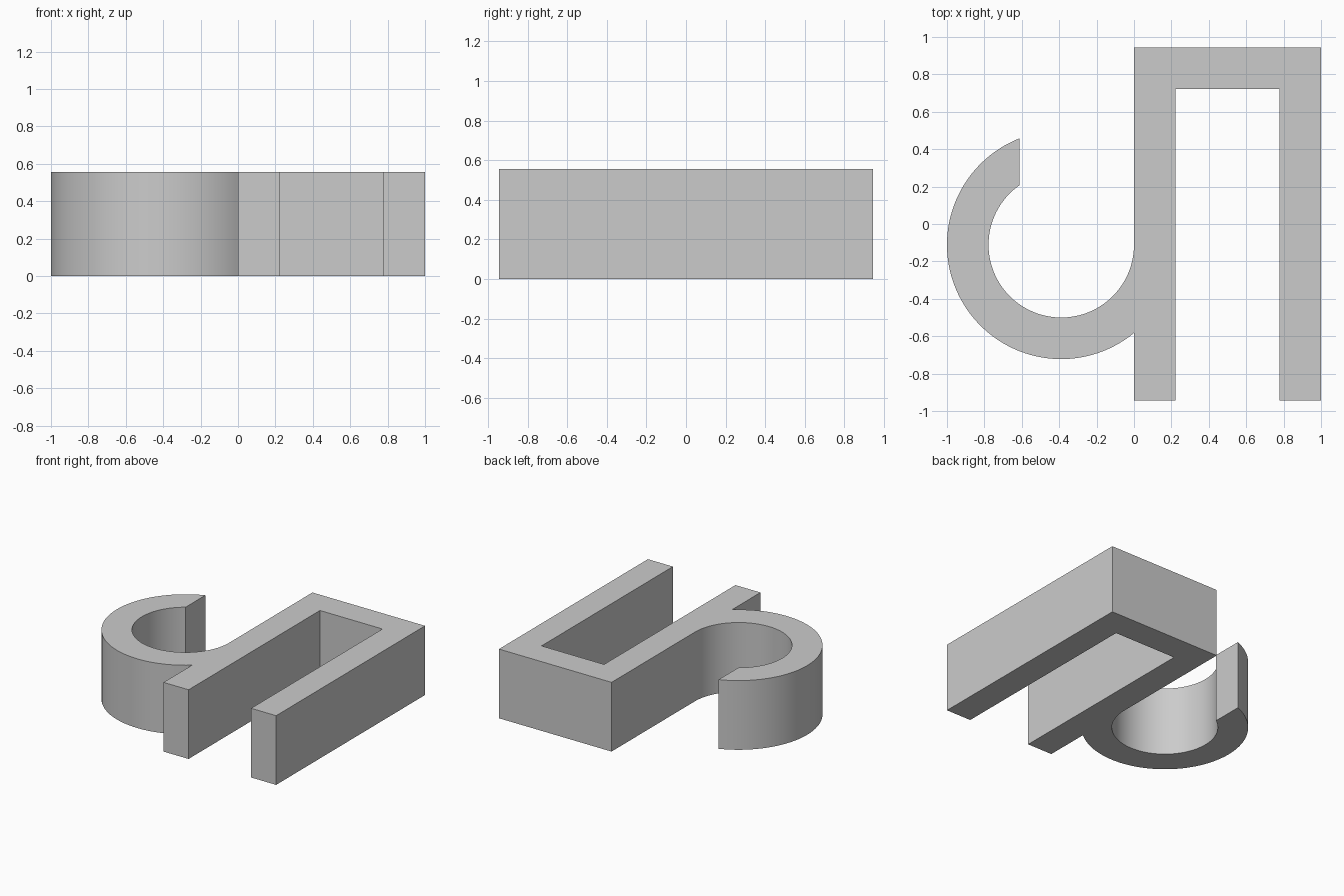
import bpy
import bmesh
import math

cube = bpy.data.objects.get("Cube")
if cube:
    bpy.data.objects.remove(cube, do_unlink=True)

# Main dimensions
wall = 2 / 9
height = 5 / 9
half_depth = 17 / 18
inner_radius = 7 / 18
outer_radius = inner_radius + wall
centre_x, centre_y = -inner_radius, -1 / 9
cut_x = -outer_radius


def arc(radius, start, end, steps=96):
    """Points along an arc of the hook, both ends included."""
    angles = [start + (end - start) * i / steps for i in range(steps + 1)]
    return [(centre_x + radius * math.cos(a), centre_y + radius * math.sin(a))
            for a in angles]


def angle_at(radius, x):
    """Angle in the upper half where the arc crosses the given x."""
    return math.acos((x - centre_x) / radius)


# Square arch, then the hook's inner arc out and its outer arc back
arch = [(0, -half_depth), (wall, -half_depth),
        (wall, half_depth - wall), (1 - wall, half_depth - wall),
        (1 - wall, -half_depth), (1, -half_depth),
        (1, half_depth), (0, half_depth)]
turn = 2 * math.pi
inner = arc(inner_radius, 0, angle_at(inner_radius, cut_x) - turn)
outer = arc(outer_radius, angle_at(outer_radius, cut_x) - turn,
            -angle_at(outer_radius, 0))
outline = arch + inner + outer

# Extrude the outline into a solid bracket
bm = bmesh.new()
base = bm.faces.new([bm.verts.new((x, y, 0)) for x, y in outline])
top = bmesh.ops.extrude_face_region(bm, geom=[base], use_keep_orig=True)
top_verts = [v for v in top["geom"] if isinstance(v, bmesh.types.BMVert)]
bmesh.ops.translate(bm, verts=top_verts, vec=(0, 0, height))
bmesh.ops.recalc_face_normals(bm, faces=bm.faces)
mesh = bpy.data.meshes.new("hooked_bracket")
bm.to_mesh(mesh)
bm.free()
bracket = bpy.data.objects.new("hooked_bracket", mesh)
bpy.context.collection.objects.link(bracket)

# Plain grey
grey = bpy.data.materials.new("light_grey")
grey.use_nodes = True
colour = (0.6, 0.6, 0.6, 1)
grey.diffuse_color = colour
grey.node_tree.nodes["Principled BSDF"].inputs["Base Color"].default_value = colour
mesh.materials.append(grey)

# Smooth curved walls, sharp corners
bpy.ops.object.select_all(action="DESELECT")
bracket.select_set(True)
bpy.context.view_layer.objects.active = bracket
bpy.ops.object.shade_smooth_by_angle(angle=math.radians(30))
